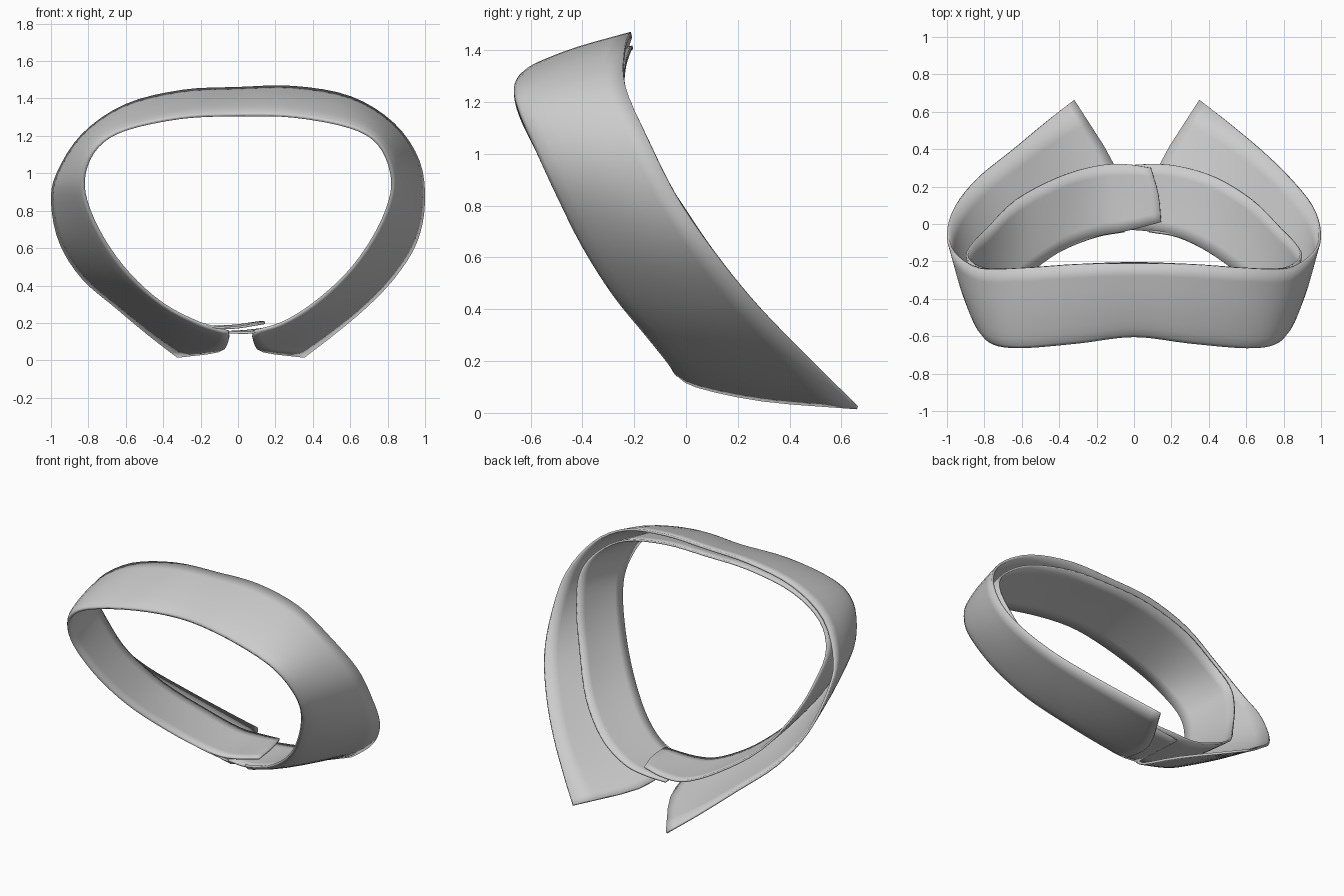
import bpy, bmesh
from mathutils import Vector as V

if "Cube" in bpy.data.objects:
    bpy.data.objects.remove(bpy.data.objects["Cube"])

# Half of the collar, from back centre to front opening:
# fold line, outer edge of the fall, lower edge of the stand
FOLD = [(0, -.60, 1.31), (.3, -.635, 1.30), (.6, -.66, 1.24), (.75, -.64, 1.15),
        (.82, -.57, 1.0), (.81, -.50, .85), (.72, -.40, .65), (.58, -.28, .46),
        (.40, -.15, .30), (.22, -.07, .20), (.065, -.04, .155)]
FALL = [(0, -.21, 1.455), (.3, -.215, 1.45), (.6, -.235, 1.385), (.83, -.235, 1.235),
        (.965, -.15, 1.03), (.993, -.04, .84), (.95, .10, .63), (.83, .25, .44),
        (.66, .40, .28), (.48, .55, .13), (.337, .662, .02)]
STAND = [(0, -.205, 1.41), (.3, -.215, 1.40), (.6, -.235, 1.33), (.80, -.235, 1.20),
         (.89, -.18, 1.05), (.865, -.11, .87), (.78, -.02, .66), (.63, .13, .44),
         (.42, .25, .28), (.22, .31, .19), (.065, .32, .165)]


def spline(pts, n):
    """Catmull-Rom resampling of a list of points."""
    p = [V(q) for q in pts]
    p = [2 * p[0] - p[1]] + p + [2 * p[-1] - p[-2]]
    out = []
    for i in range(1, len(p) - 2):
        a, b, c, d = p[i - 1:i + 3]
        for k in range(n):
            t = k / n
            out.append(.5 * (2 * b + (c - a) * t + (2 * a - 5 * b + 4 * c - d) * t * t
                             + (3 * b - a - 3 * c + d) * t ** 3))
    return out + [p[-2]]


def both_sides(half, lean=0.0):
    """Mirror a half line and add the slight lopsidedness of the cloth."""
    full = [V((-x, y, z)) for x, y, z in half[:0:-1]] + [V(q) for q in half]
    for q in full:
        if q.z > 1:
            q.z += lean * q.x
        if q.z < .3:
            q.x += .015
    return full


def cloth(name, lines, thickness):
    """Loft a thin sheet across lines running along the collar."""
    lines = [spline(l, 4) for l in lines]
    columns = [spline(c, 3) for c in zip(*lines)]
    bm = bmesh.new()
    grid = [[bm.verts.new(q) for q in c] for c in columns]
    for a, b in zip(grid, grid[1:]):
        for j in range(len(a) - 1):
            bm.faces.new((a[j], b[j], b[j + 1], a[j + 1]))
    bmesh.ops.recalc_face_normals(bm, faces=bm.faces)
    me = bpy.data.meshes.new(name)
    bm.to_mesh(me)
    bm.free()
    ob = bpy.data.objects.new(name, me)
    bpy.context.collection.objects.link(ob)
    mod = ob.modifiers.new("thickness", 'SOLIDIFY')
    mod.thickness = thickness
    mod.offset = 0
    bpy.context.view_layer.objects.active = ob
    ob.select_set(True)
    bpy.ops.object.shade_smooth_by_angle(angle=.7)
    ob.select_set(False)
    return ob


def between(a_line, b_line, t, bulge):
    """Line part-way between two others, pushed outward from the neck."""
    out = []
    for a, b in zip(a_line, b_line):
        m = V(a).lerp(V(b), t)
        out.append(m + V((m.x, 0, m.z - .75)).normalized() * bulge)
    return out


# Fall: outer folded leaf with a curved front edge running to each point
near = between(FOLD, FALL, .12, .018)
mid = between(FOLD, FALL, .5, .02)
near[-1] = V((.066, .04, .105))
mid[-2] += V((-.03, 0, -.01))
mid[-1] = V((.115, .30, .05))
cloth("collar_fall", [both_sides(FOLD, .01), both_sides(near, .015),
                      both_sides(mid, .025), both_sides(FALL, .035)], .014)

# Stand: inner band, its left end lapping over its right end at the front
fold, edge = both_sides(FOLD, .01), both_sides(STAND, .01)
middle = between(fold, edge, .5, .004)
left_end = [(.145, .01, .200), (.13, .16, .205), (.09, .30, .200)]
right_end = [(-.05, -.03, .150), (-.06, .15, .150), (-.07, .31, .150)]
rows = []
for line, le, re in zip((fold, middle, edge), left_end, right_end):
    line[0].z += .018
    line[-1].z -= .004
    rows.append([V(le)] + line + [V(re)])
cloth("collar_stand", rows, .012)
